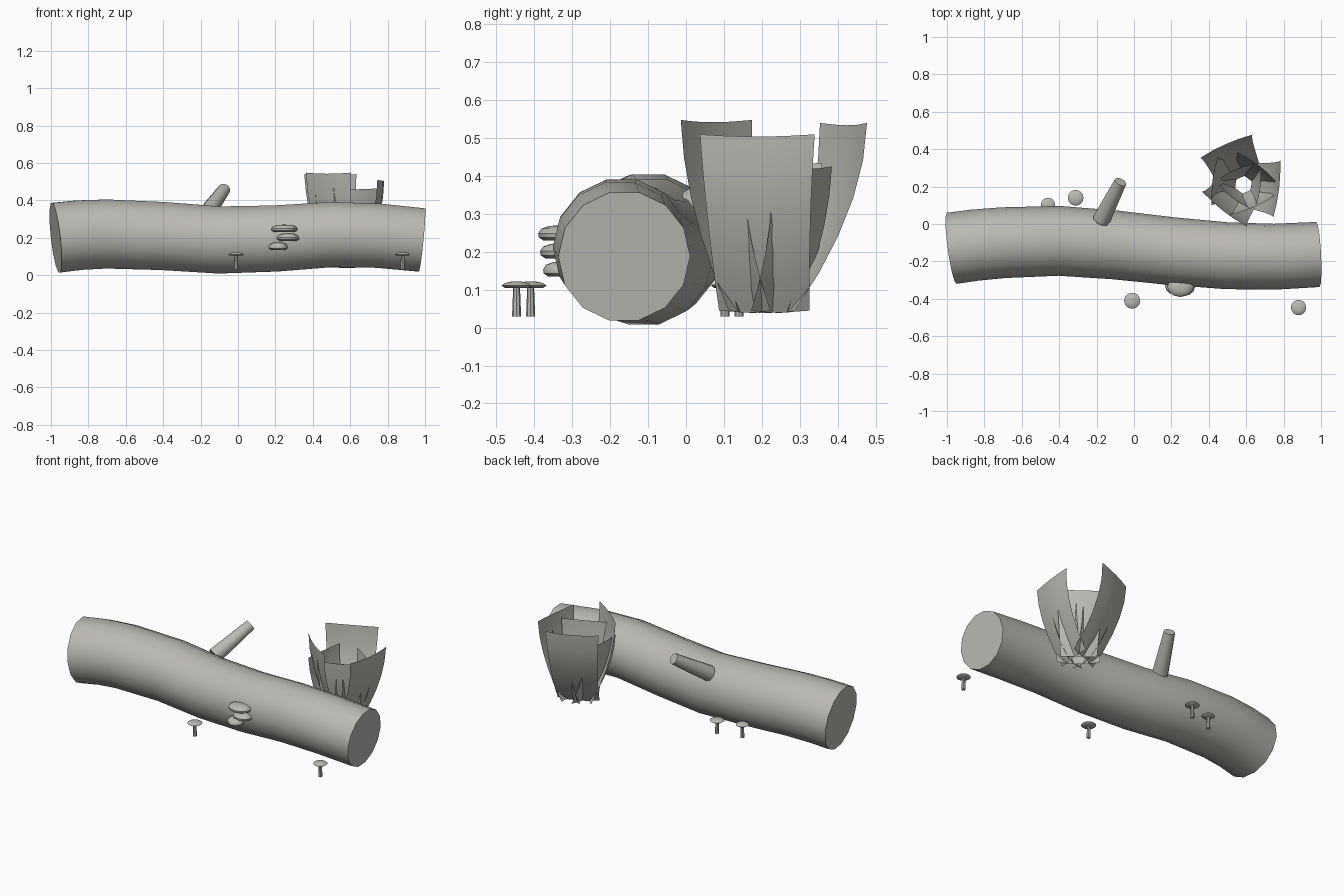
import bpy, bmesh, math
from mathutils import Vector

if "Cube" in bpy.data.objects:
    bpy.data.objects.remove(bpy.data.objects["Cube"])

mat = bpy.data.materials.new("warm grey")
mat.diffuse_color = (0.5, 0.485, 0.45, 1)
mat.use_nodes = True
mat.node_tree.nodes["Principled BSDF"].inputs["Base Color"].default_value = mat.diffuse_color


def finish(bm, name, angle=40, closed=True):
    if closed:
        bmesh.ops.recalc_face_normals(bm, faces=bm.faces)
    me = bpy.data.meshes.new(name)
    bm.to_mesh(me)
    bm.free()
    ob = bpy.data.objects.new(name, me)
    bpy.context.collection.objects.link(ob)
    me.materials.append(mat)
    bpy.ops.object.select_all(action='DESELECT')
    ob.select_set(True)
    bpy.context.view_layer.objects.active = ob
    bpy.ops.object.shade_smooth_by_angle(angle=math.radians(angle))
    return ob


def tube(name, path, radii, sides):
    """Capped tube swept along a path, rings square to the path."""
    bm = bmesh.new()
    pts = [Vector(p) for p in path]
    rings = []
    for i, p in enumerate(pts):
        t = (pts[min(i + 1, len(pts) - 1)] - pts[max(i - 1, 0)]).normalized()
        side = t.cross(Vector((0, 0, 1))).normalized()
        up = side.cross(t)
        rings.append([bm.verts.new(p + radii[i] * (math.cos(a) * side + math.sin(a) * up))
                      for a in (2 * math.pi * k / sides for k in range(sides))])
    for a, b in zip(rings, rings[1:]):
        for k in range(sides):
            n = (k + 1) % sides
            bm.faces.new((a[k], a[n], b[n], b[k]))
    bm.faces.new(rings[0])
    bm.faces.new(rings[-1])
    return finish(bm, name)


def lathe(name, loc, profile, sides, sx=1, sy=1):
    """Revolved (radius, z) profile; first and last radius may be zero."""
    bm = bmesh.new()
    vs = [bm.verts.new((r, 0, z)) for r, z in profile]
    es = [bm.edges.new(e) for e in zip(vs, vs[1:])]
    bmesh.ops.spin(bm, geom=vs + es, cent=(0, 0, 0), axis=(0, 0, 1),
                   angle=2 * math.pi, steps=sides, use_merge=True)
    bmesh.ops.remove_doubles(bm, verts=bm.verts, dist=1e-5)
    for v in bm.verts:
        v.co = (v.co.x * sx + loc[0], v.co.y * sy + loc[1], v.co.z + loc[2])
    return finish(bm, name)


# fallen log, gently wavy
log_path = [(-0.975, -0.13, 0.2), (-0.85, -0.113, 0.214), (-0.7, -0.1, 0.22),
            (-0.4, -0.09, 0.209), (-0.1, -0.112, 0.188), (0.2, -0.145, 0.196),
            (0.5, -0.17, 0.217), (0.75, -0.175, 0.211), (0.983, -0.163, 0.188)]
tube("log", log_path, [0.192 - 0.009 * (p[0] + 1) for p in log_path], 14)

# broken branch stub on the back
tube("branch_stub", [(-0.175, 0.02, 0.32), (-0.12, 0.13, 0.395), (-0.072, 0.225, 0.462)],
     [0.047, 0.04, 0.033], 10)


# leafy plant: broad cupped leaves leaning out from a shared base
def leaf(name, angle, reach, top, base_w, top_w, base_r):
    bm = bmesh.new()
    a = math.radians(angle)
    out = Vector((math.cos(a), math.sin(a), 0))
    side = Vector((-math.sin(a), math.cos(a), 0))
    rows = []
    for i in range(6):
        t = i / 5
        r = base_r + (reach - base_r) * math.sin(t * math.pi / 2) ** 0.9
        w = base_w + (top_w - base_w) * t
        z = 0.045 + (top - 0.045) * t
        row = []
        for k in range(5):
            s = k / 2 - 1
            row.append(bm.verts.new(Vector((0.585, 0.21, z - 0.006 * (1 - s * s))) + out * (r + 0.012 * (1 - s * s))
                                    + side * (s * w / 2)))
        rows.append(row)
    for lo, hi in zip(rows, rows[1:]):
        for k in range(4):
            bm.faces.new((lo[k], lo[k + 1], hi[k + 1], hi[k]))
    return finish(bm, name, closed=False)


leaves = [(114, 0.225, 0.54), (232, 0.165, 0.548), (353, 0.18, 0.51),
          (173, 0.155, 0.435), (293, 0.12, 0.465), (53, 0.12, 0.425),
          (113, 0.08, 0.36), (233, 0.08, 0.36), (353, 0.08, 0.36)]
for n, (ang, reach, top) in enumerate(leaves):
    scale = 1 if n < 3 else 0.86 if n < 6 else 0.68
    leaf(f"leaf_{n + 1}", ang, reach, top, 0.24 * scale, 0.305 * scale, 0.03)

# small mushrooms on the ground around the log
for n, (x, y, r) in enumerate([(-0.01, -0.41, 0.043), (0.88, -0.447, 0.041),
                               (-0.312, 0.14, 0.042), (-0.46, 0.103, 0.038)]):
    lathe(f"mushroom_stem_{n + 1}", (x, y, 0.03),
          [(0, 0), (0.012, 0), (0.009, 0.078), (0, 0.078)], 8)
    lathe(f"mushroom_cap_{n + 1}", (x, y, 0.104),
          [(0, 0), (r * 0.75, 0), (r, 0.007), (r * 0.8, 0.013), (r * 0.45, 0.017), (0, 0.018)], 14)

# shelf fungi on the front of the log
for n, (x, y, z, w, d) in enumerate([(0.248, -0.335, 0.23, 0.07, 0.055),
                                     (0.268, -0.33, 0.183, 0.06, 0.055),
                                     (0.215, -0.325, 0.135, 0.05, 0.052)]):
    lathe(f"shelf_fungus_{n + 1}", (x, y, z),
          [(0, 0), (0.75, 0), (0.97, 0.008), (1, 0.019), (0.85, 0.031), (0.5, 0.038), (0, 0.04)],
          12, w, d)
